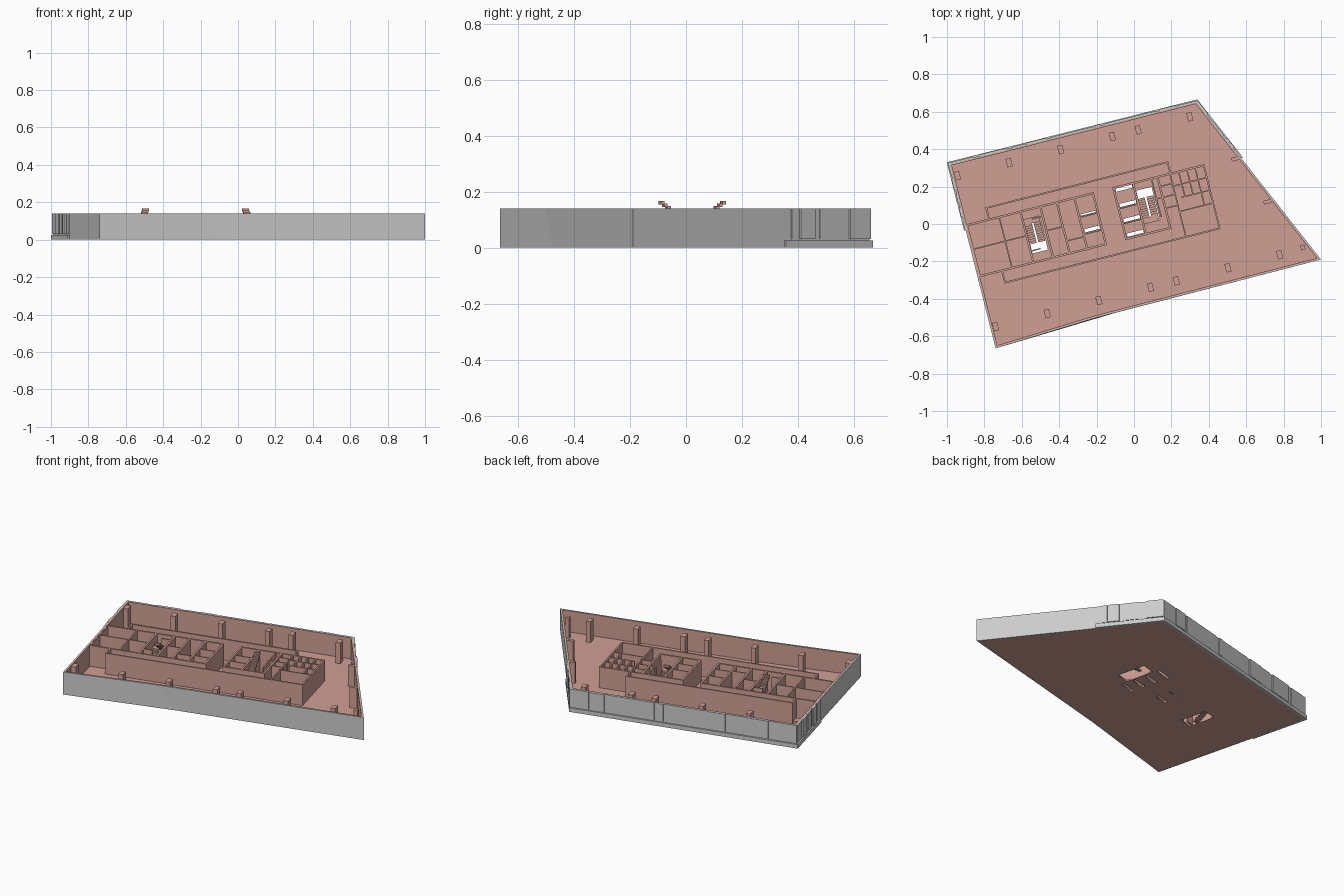
import bpy, bmesh, math
from mathutils import Vector as V

if "Cube" in bpy.data.objects:
    bpy.data.objects.remove(bpy.data.objects["Cube"])

H = 0.138                      # storey height
ANG = math.radians(14.2)       # core grid rotation
CA, SA = math.cos(ANG), math.sin(ANG)

red = bpy.data.materials.new("terracotta")
red.diffuse_color = (0.62, 0.35, 0.30, 1)
red.use_nodes = True
red.node_tree.nodes["Principled BSDF"].inputs["Base Color"].default_value = red.diffuse_color


def loc(u, v):
    """Core grid coordinates to world."""
    return V((u * CA - v * SA, u * SA + v * CA))


def finish(bm, name, mat=None):
    bmesh.ops.recalc_face_normals(bm, faces=bm.faces)
    me = bpy.data.meshes.new(name)
    bm.to_mesh(me)
    bm.free()
    ob = bpy.data.objects.new(name, me)
    bpy.context.collection.objects.link(ob)
    if mat:
        me.materials.append(mat)


def seg(bm, p, q, o0, o1, z0, z1):
    """Box along p-q, spanning offsets o0..o1 to the right of the line."""
    d = (q - p).normalized()
    n = V((d.y, -d.x))
    base = [p + n * o0, q + n * o0, q + n * o1, p + n * o1]
    lo = [bm.verts.new((*c, z0)) for c in base]
    hi = [bm.verts.new((*c, z1)) for c in base]
    bm.faces.new(lo[::-1])
    bm.faces.new(hi)
    for i in range(4):
        j = (i + 1) % 4
        bm.faces.new((lo[i], lo[j], hi[j], hi[i]))


def rect(bm, u0, u1, v0, v1, z0, z1):
    seg(bm, loc(u0, v1), loc(u1, v1), 0, v1 - v0, z0, z1)


def inset(pts, d):
    """Offset a counter-clockwise outline inwards."""
    out = []
    for i, p in enumerate(pts):
        a = (p - pts[i - 1]).normalized()
        b = (pts[(i + 1) % len(pts)] - p).normalized()
        n1, n2 = V((-a.y, a.x)), V((-b.y, b.x))
        out.append(p + (n1 + n2) * d / (1 + n1.dot(n2)))
    return out


def ring(name, bottom, top, d0, d1, z0, z1, mat=None):
    bm = bmesh.new()
    loops = [[bm.verts.new((*c, z)) for c in inset(o, d)]
             for o, d, z in ((bottom, d0, z0), (top, d0, z1), (top, d1, z1), (bottom, d1, z0))]
    n = len(bottom)
    for k in range(4):
        a, b = loops[k], loops[(k + 1) % 4]
        for i in range(n):
            j = (i + 1) % n
            bm.faces.new((a[i], a[j], b[j], b[i]))
    finish(bm, name, mat)


# Outline: the front wall folds along a slanted crease
A, B, C, D = V((1.0, -0.19)), V((0.335, 0.656)), V((-0.99, 0.323)), V((-0.74, -0.665))
E, G = V((0.575, 0.351)), V((-0.9, -0.033))
bottom = [C, D, V((-0.10, -0.475)), A, B]
top = [C, D, V((-0.20, -0.50)), A, B]
ring("outer_wall_skin", bottom, top, 0, 0.006, 0, 0.14)
ring("outer_wall_lining", bottom, top, 0.006, 0.013, 0.004, 0.14, red)

# Floor slab with stair wells and lift slits
holes = [(-0.565, -0.48, -0.02, 0.15), (0.055, 0.14, -0.01, 0.17)]
holes += [(-0.05, 0.04, v, v + 0.018) for v in (-0.058, 0.022, 0.105, 0.19)]
holes += [(-0.265, -0.182, v, v + w) for v, w in ((0.02, 0.018), (0.112, 0.008))]
cu = bpy.data.curves.new("floor_slab", "CURVE")
cu.dimensions, cu.fill_mode, cu.extrude = "2D", "BOTH", 0.004
loops = [inset(bottom, 0.003)]
loops += [[loc(a, c), loc(b, c), loc(b, d), loc(a, d)] for a, b, c, d in holes]
for pts in loops:
    sp = cu.splines.new("POLY")
    sp.points.add(len(pts) - 1)
    for pt, c in zip(sp.points, pts):
        pt.co = (c.x, c.y, 0, 1)
    sp.use_cyclic_u = True
cu.materials.append(red)
floor = bpy.data.objects.new("floor_slab", cu)
floor.location.z = 0.0045
bpy.context.collection.objects.link(floor)

# Facade ledge and staggered panels on left, back and right
ledge, panels = bmesh.new(), bmesh.new()
facade = [
    (E, B, [(0.08, 0.17), (0.18, 0.35), (0.41, 0.65), (0.76, 1.0)]),
    (B, C, [(0, 0.08), (0.085, 0.15), (0.165, 0.37), (0.39, 0.41), (0.415, 0.59),
            (0.605, 0.685), (0.69, 0.745), (0.765, 0.875), (0.9, 1.0)]),
    (C, G, [(0, 0.2), (0.23, 0.4), (0.45, 0.6), (0.66, 0.8), (0.85, 1.0)]),
]
for p, q, spans in facade:
    d = (q - p).normalized() * 0.008
    seg(ledge, p, q + (d if q != G else d * 0), 0, 0.009, 0, 0.025)
    for i, (s, t) in enumerate(spans):
        seg(panels, p.lerp(q, s), p.lerp(q, t), 0, 0.004 + 0.003 * (i % 2), 0.03, 0.14)
finish(ledge, "facade_ledge")
finish(panels, "facade_panels")

# Columns on the grid, plus wall piers on the right
cols = bmesh.new()
for v, ks in ((0.482, (0, 2, 4, 6, 7, 9)), (-0.35, (0, 2, 4, 6, 7, 9, 11))):
    for k in ks:
        u = -0.852 + 0.1424 * k
        rect(cols, u - 0.014, u + 0.014, v - 0.023, v + 0.023, 0.005, H)
rect(cols, 0.832, 0.856, -0.356, -0.33, 0.005, H)
for u, v in ((0.615, 0.205), (0.725, -0.06)):
    rect(cols, u - 0.025, u + 0.02, v - 0.01, v + 0.01, 0.005, H)
finish(cols, "columns", red)


def walls(name, along_u, along_v, t):
    """along_u: (v, u0, u1); along_v: (u, v0, v1)."""
    bm = bmesh.new()
    for v, a, b in along_u:
        rect(bm, a - t / 2, b + t / 2, v - t / 2, v + t / 2, 0.005, H)
    for u, a, b in along_v:
        rect(bm, u - t / 2, u + t / 2, a, b, 0.005, H)
    finish(bm, name, red)


# Corridor walls
walls("corridor_walls",
      [(0.277, -0.745, 0.255), (-0.135, -0.745, 0.438)],
      [(-0.745, 0.212, 0.277), (0.255, 0.212, 0.277), (-0.745, -0.135, -0.068),
       (0.438, -0.135, 0.212)], 0.009)
# Core walls around stairs, lifts and rooms
walls("core_walls",
      [(0.213, -0.868, -0.172), (0.213, -0.06, 0.438), (-0.068, -0.862, -0.172),
       (-0.068, -0.06, 0.183)],
      [(u, -0.068, 0.213) for u in (-0.572, -0.463, -0.372, -0.275, -0.172, -0.06, 0.048, 0.183)],
      0.011)
# Thin partitions
walls("room_partitions",
      [(0.08, -0.875, -0.575), (0.08, -0.463, -0.372), (0.105, -0.275, -0.172),
       (0.012, -0.275, -0.172), (0.098, -0.06, 0.048), (0.015, -0.06, 0.048),
       (0.16, 0.183, 0.255), (0.1, 0.145, 0.255), (0.04, 0.183, 0.255), (0.005, 0.25, 0.438),
       (0.076, 0.285, 0.438), (0.145, 0.255, 0.438), (-0.005, -0.572, -0.52),
       (0.16, -0.52, -0.463), (0.0, -0.372, -0.275)],
      [(-0.866, -0.068, 0.213), (-0.69, -0.068, 0.213), (0.252, -0.135, 0.213),
       (0.15, 0.0, 0.213), (0.3, 0.076, 0.145), (0.345, 0.076, 0.213), (0.39, 0.005, 0.145),
       (0.30, 0.145, 0.213), (0.39, 0.145, 0.213)], 0.007)

# Dog-leg stairs: one is the other turned half round
for name, uc, vc, s in (("right_stair", 0.095, 0.07, 1), ("left_stair", -0.524, 0.084, -1)):
    bm = bmesh.new()

    def step(u0, u1, v0, v1, z0, z1):
        a, b = sorted((uc + s * u0, uc + s * u1))
        c, d = sorted((vc + s * v0, vc + s * v1))
        rect(bm, a, b, c, d, z0, z1)
    N = 9
    for i in range(N):
        v, z = -0.054 + i * 0.012, 0.083 * (i + 1) / N
        step(0.005, 0.042, -v - 0.012, -v, max(0, z - 0.012), z)
        step(-0.042, -0.005, v, v + 0.012, 0.071 + z, 0.083 + z)
    step(-0.042, 0.042, -0.085, -0.054, 0.073, 0.083)
    finish(bm, name, red)
